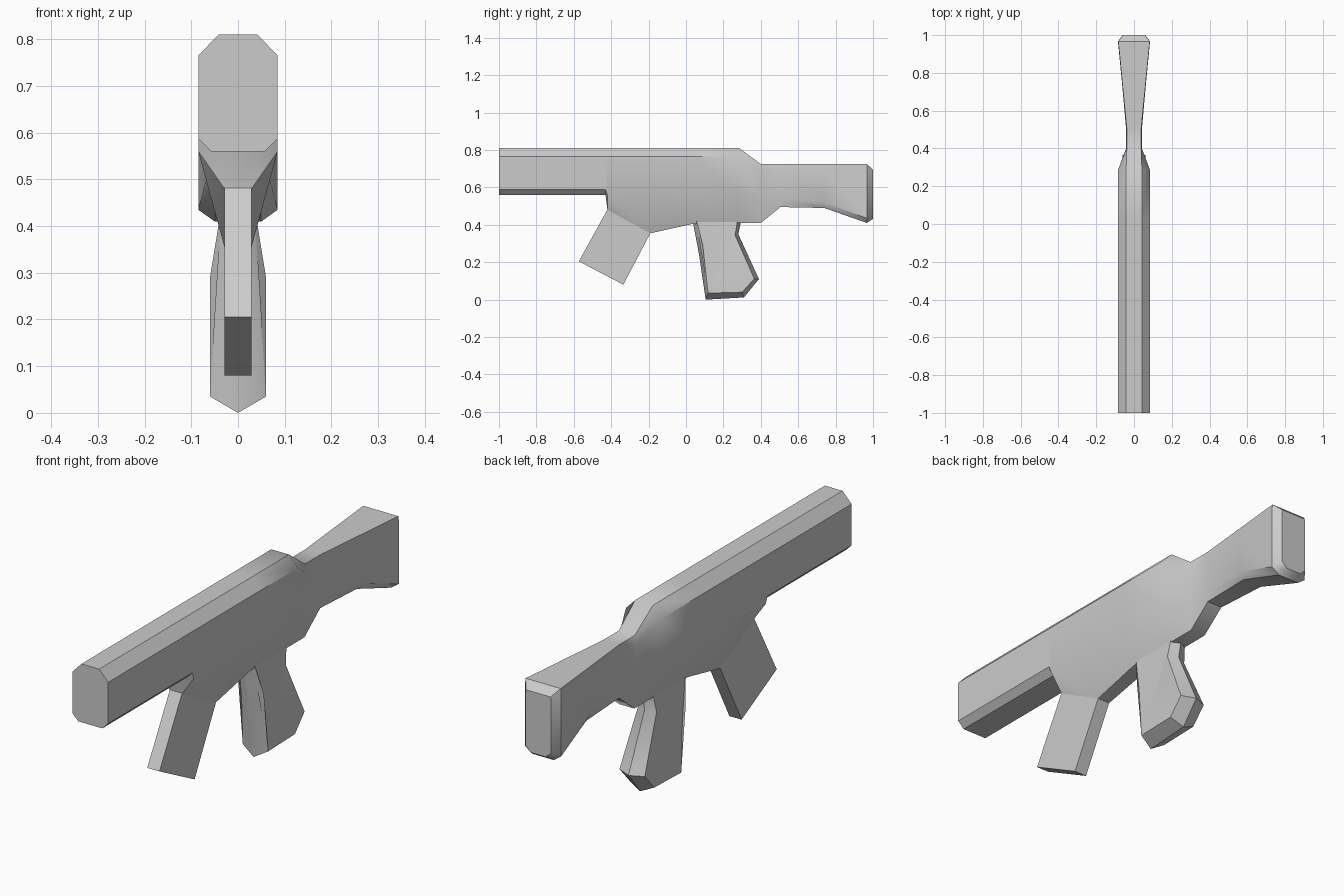
import bpy, bmesh, math

if "Cube" in bpy.data.objects:
    bpy.data.objects.remove(bpy.data.objects["Cube"])


def finish(name, bm, angle=40):
    bmesh.ops.recalc_face_normals(bm, faces=bm.faces)
    mesh = bpy.data.meshes.new(name)
    bm.to_mesh(mesh)
    bm.free()
    obj = bpy.data.objects.new(name, mesh)
    bpy.context.collection.objects.link(obj)
    bpy.ops.object.select_all(action='DESELECT')
    obj.select_set(True)
    bpy.context.view_layer.objects.active = obj
    bpy.ops.object.shade_smooth_by_angle(angle=math.radians(angle))
    return obj


def skin(name, loops):
    """Bridge matching closed loops and cap both ends."""
    bm = bmesh.new()
    rings = [[bm.verts.new(p) for p in loop] for loop in loops]
    for a, b in zip(rings, rings[1:]):
        for i in range(len(a)):
            j = (i + 1) % len(a)
            bm.faces.new((a[i], a[j], b[j], b[i]))
    bm.faces.new(rings[0])
    bm.faces.new(rings[-1])
    bmesh.ops.triangulate(bm, faces=[f for f in bm.faces if len(f.verts) > 4])
    return finish(name, bm)


def section(y, half):
    """Half section (x, z), top to bottom, mirrored into a ring."""
    return ([(x, y, z) for x, z in half] +
            [(-x, y, z) for x, z in reversed(half)])


# Barrel, receiver and stock as one loft along y
barrel = [(.042, .81), (.085, .765), (.085, .588), (.057, .56)]


def receiver(x, z):
    return [(.042, .81), (.085, .765), (.085, .56), (x, z)]


skin("body_and_stock", [
    section(-1.0, barrel),
    section(-.43, barrel),
    section(-.42, receiver(.029, .48)),
    section(-.19, receiver(.029, .355)),
    section(.035, receiver(.033, .405)),
    section(.285, receiver(.035, .41)),
    section(.40, [(.038, .725), (.042, .69), (.042, .53), (.035, .41)]),
    section(.505, [(.038, .725), (.042, .69), (.042, .54), (.036, .495)]),
    section(.74, [(.061, .725), (.063, .69), (.063, .52), (.045, .49)]),
    section(.967, [(.083, .725), (.085, .71), (.085, .435), (.05, .41)]),
    section(1.0, [(.058, .695), (.06, .685), (.06, .455), (.035, .432)]),
])

# Slanted magazine slab
mag = [(-.41, .50), (-.573, .205), (-.335, .08), (-.18, .375), (-.22, .52)]
skin("magazine", [[(x, y, z) for y, z in mag] for x in (-.029, .029)])

# Grip: ridge outline in the middle, inset outline on each side
ridge = [(.03, .45), (.07, .24), (.105, 0), (.31, .012),
         (.39, .11), (.28, .35), (.30, .45)]
side = [(.034, .05, .45), (.06, .09, .29), (.06, .118, .035), (.06, .30, .04),
        (.06, .365, .112), (.044, .262, .345), (.034, .28, .45)]
skin("grip", [
    [(-x, y, z) for x, y, z in side],
    [(0, y, z) for y, z in ridge],
    side,
])
